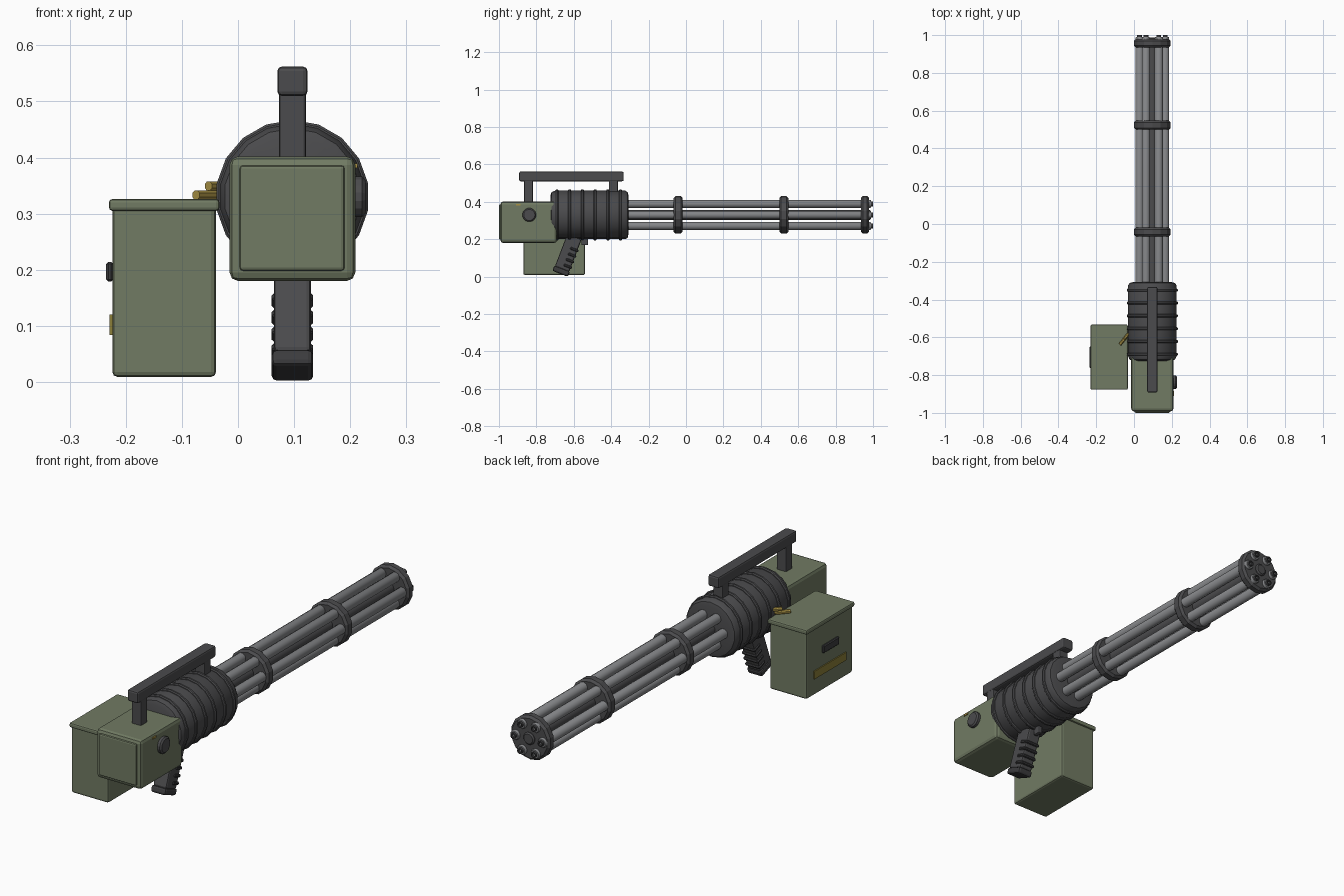
import bpy, bmesh, math
from mathutils import Matrix, Vector

if "Cube" in bpy.data.objects:
    bpy.data.objects.remove(bpy.data.objects["Cube"])

CX, CZ = 0.097, 0.33  # barrel axis


def mat(name, c):
    m = bpy.data.materials.new(name)
    m.diffuse_color = (*c, 1)
    m.use_nodes = True
    m.node_tree.nodes["Principled BSDF"].inputs["Base Color"].default_value = m.diffuse_color
    return m


OLIVE = mat("olive paint", (0.165, 0.197, 0.125))
DARK = mat("dark metal", (0.070, 0.070, 0.074))
BLACK = mat("black rubber", (0.045, 0.045, 0.048))
STEEL = mat("barrel steel", (0.235, 0.24, 0.25))
BRASS = mat("brass", (0.40, 0.29, 0.06))
YELLOW = mat("yellow label", (0.26, 0.21, 0.04))


def finish(name, bm, material, smooth=False):
    bmesh.ops.recalc_face_normals(bm, faces=bm.faces)
    me = bpy.data.meshes.new(name)
    bm.to_mesh(me)
    bm.free()
    me.materials.append(material)
    ob = bpy.data.objects.new(name, me)
    bpy.context.collection.objects.link(ob)
    if smooth:
        bpy.context.view_layer.objects.active = ob
        bpy.ops.object.select_all(action='DESELECT')
        ob.select_set(True)
        bpy.ops.object.shade_smooth_by_angle(angle=math.radians(35))
    return ob


def box(name, x, y, z, material, bevel=0.0, segments=2):
    """Bevelled box from (min, max) ranges."""
    bm = bmesh.new()
    size = [r[1] - r[0] for r in (x, y, z)]
    mid = [(r[1] + r[0]) / 2 for r in (x, y, z)]
    bmesh.ops.create_cube(bm, size=1, matrix=Matrix.Translation(mid) @ Matrix.Diagonal((*size, 1)))
    if bevel:
        bmesh.ops.bevel(bm, geom=bm.edges[:], offset=bevel, segments=segments,
                        profile=0.5, affect='EDGES')
    return finish(name, bm, material)


def lathe(name, profile, material, sides, center=(CX, 0, CZ), axis='Y', smooth=False):
    """Spin (radius, position) pairs around an axis; the ends are capped."""
    bm = bmesh.new()
    rings = []
    for r, p in profile:
        ring = []
        for i in range(sides):
            a = 2 * math.pi * (i + 0.5) / sides
            u, v = r * math.cos(a), r * math.sin(a)
            co = (u, p, v) if axis == 'Y' else (p, u, v)
            ring.append(bm.verts.new(Vector(co) + Vector(center)))
        rings.append(ring)
    for a, b in zip(rings, rings[1:]):
        for i in range(sides):
            j = (i + 1) % sides
            bm.faces.new((a[i], a[j], b[j], b[i]))
    bm.faces.new(rings[0])
    bm.faces.new(rings[-1])
    return finish(name, bm, material, smooth)


# Receiver with raised rear panel
box("receiver", (CX - 0.112, CX + 0.112), (-0.992, -0.69), (0.18, 0.402), OLIVE, 0.015)
box("receiver_panel", (0.003, 0.19), (-1.0, -0.985), (0.198, 0.386), OLIVE, 0.006)
lathe("receiver_knob", [(0.037, 0.20), (0.037, 0.221), (0.03, 0.227)], DARK, 16,
      (0, -0.838, CZ), 'X')
box("receiver_label", (0.205, 0.213), (-0.91, -0.885), (0.381, 0.389), BRASS)

# Round motor housing with cooling ribs
lathe("housing", [(0.105, -0.725), (0.122, -0.718), (0.13, -0.70), (0.13, -0.325),
                  (0.122, -0.312), (0.105, -0.308)], DARK, 18, smooth=True)
for i in range(6):
    y = -0.69 + i * 0.068
    lathe(f"housing_rib_{i + 1}", [(0.12, y - 0.009), (0.133, y - 0.008), (0.137, y - 0.004),
                                   (0.137, y + 0.004), (0.133, y + 0.008), (0.12, y + 0.009)],
          DARK, 18, smooth=True)

# Barrel cluster: six hollow barrels around a core
lathe("core_shaft", [(0.028, -0.33), (0.028, 0.982), (0.022, 0.988)], DARK, 12, smooth=True)
for i in range(6):
    a = math.radians(60 * i)
    c = (CX + 0.068 * math.cos(a), 0, CZ + 0.068 * math.sin(a))
    lathe(f"barrel_{i + 1}", [(0.022, -0.33), (0.022, 0.985), (0.019, 0.99)], STEEL, 12, c, smooth=True)
    lathe(f"muzzle_{i + 1}", [(0.013, 0.98), (0.013, 1.0), (0.008, 1.0), (0.008, 0.985)],
          BLACK, 12, c, smooth=True)

# Barrel clamps
for i, (y, h) in enumerate(((-0.042, 0.024), (0.523, 0.024), (0.957, 0.022))):
    lathe(f"barrel_clamp_{i + 1}", [(0.09, y - h), (0.1, y - h + 0.01), (0.1, y + h - 0.01),
                                    (0.09, y + h)], DARK, 14)

# Carry handle
box("carry_bar", (0.07, 0.124), (-0.892, -0.333), (0.51, 0.562), DARK, 0.008)
for name, y in (("rear", -0.842), ("front", -0.388)):
    box(f"handle_post_{name}", (0.073, 0.121), (y - 0.024, y + 0.024), (0.39, 0.52), DARK, 0.005)

# Slanted pistol grip with finger ridges, built upright then tilted
tilt = (Matrix.Translation((CX, -0.635, 0.11)) @ Matrix.Rotation(math.radians(-21), 4, 'X'))
grip = [box("grip", (-0.033, 0.033), (-0.042, 0.04), (-0.075, 0.11), DARK, 0.008),
        box("grip_base", (-0.037, 0.037), (-0.046, 0.043), (-0.102, -0.072), BLACK, 0.009)]
for i in range(4):
    z = -0.05 + i * 0.032
    grip.append(box(f"grip_ridge_{i + 1}", (-0.037, 0.037), (0.0, 0.046), (z - 0.007, z + 0.007),
                    BLACK, 0.004, 1))
for ob in grip:
    ob.data.transform(tilt)
box("trigger", (0.087, 0.107), (-0.56, -0.523), (0.168, 0.215), DARK, 0.005)

# Ammunition box
box("ammo_box", (-0.224, -0.039), (-0.87, -0.54), (0.009, 0.312), OLIVE, 0.009)
box("ammo_lid", (-0.23, -0.033), (-0.877, -0.533), (0.305, 0.326), OLIVE, 0.006)
box("ammo_handle", (-0.235, -0.222), (-0.762, -0.648), (0.179, 0.214), BLACK, 0.004, 1)
box("ammo_label", (-0.229, -0.222), (-0.82, -0.59), (0.084, 0.12), YELLOW)

# Cartridges feeding from the box into the housing
feed = [lathe("cartridge_low", [(0.009, -0.034), (0.009, 0.02), (0.005, 0.034)], BRASS, 8, (0, 0, 0)),
        lathe("cartridge_high", [(0.009, -0.012), (0.009, 0.02), (0.005, 0.03)], BRASS, 8, (0, 0, 0))]
for ob, p in zip(feed, ((-0.053, -0.612, 0.333), (-0.045, -0.60, 0.349))):
    ob.data.transform(Matrix.Translation(p) @ Matrix.Rotation(math.radians(-40), 4, 'Z'))
